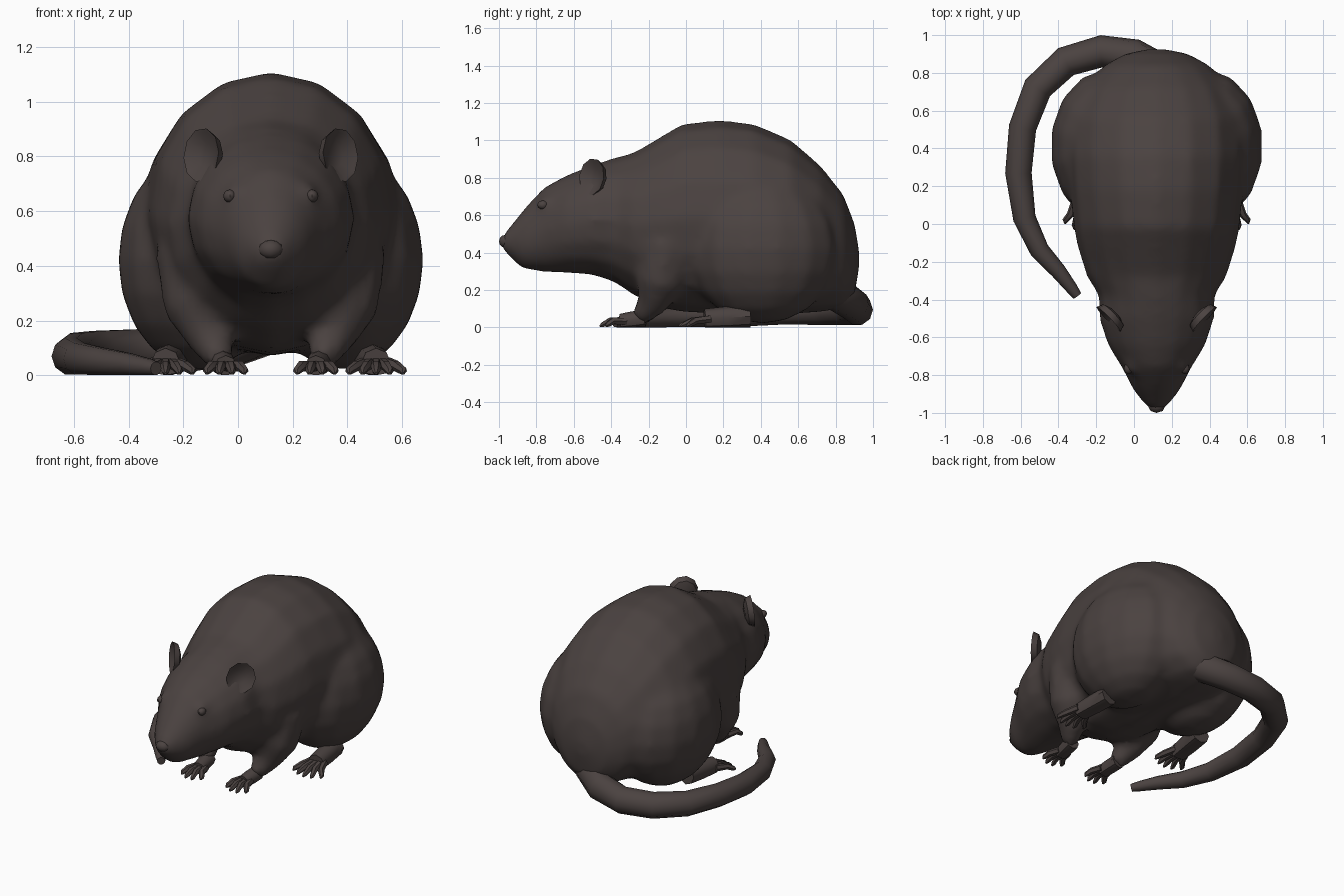
import bpy
import bmesh
from math import cos, sin, pi, radians
from mathutils import Vector, Matrix

if "Cube" in bpy.data.objects:
    bpy.data.objects.remove(bpy.data.objects["Cube"])

MID = 0.12  # x of the animal's own centre plane

fur = bpy.data.materials.new("dark_brown_fur")
fur.use_nodes = True
FUR_COLOUR = (0.07, 0.055, 0.052, 1)
fur.diffuse_color = FUR_COLOUR
bsdf = fur.node_tree.nodes["Principled BSDF"]
bsdf.inputs["Base Color"].default_value = FUR_COLOUR
bsdf.inputs["Roughness"].default_value = 0.9


def finish(name, bm, angle=45):
    """Turn a bmesh into a shaded object resting on the floor."""
    for v in bm.verts:
        v.co.z = max(v.co.z, 0)
    bmesh.ops.recalc_face_normals(bm, faces=bm.faces[:])
    mesh = bpy.data.meshes.new(name)
    bm.to_mesh(mesh)
    bm.free()
    mesh.materials.append(fur)
    obj = bpy.data.objects.new(name, mesh)
    bpy.context.collection.objects.link(obj)
    bpy.ops.object.select_all(action="DESELECT")
    obj.select_set(True)
    bpy.context.view_layer.objects.active = obj
    bpy.ops.object.shade_smooth_by_angle(angle=radians(angle))
    return obj


def loft(bm, rings):
    """Skin a list of equal-sized point rings and cap both ends."""
    rows = [[bm.verts.new(p) for p in ring] for ring in rings]
    n = len(rows[0])
    for a, b in zip(rows, rows[1:]):
        for i in range(n):
            j = (i + 1) % n
            bm.faces.new((a[i], a[j], b[j], b[i]))
    bm.faces.new(rows[0])
    bm.faces.new(rows[-1])


def tube(bm, stations, sides=8, ref=Vector((0, 0, 1))):
    """Tapered tube through (x, y, z, radius) stations."""
    pts = [Vector(s[:3]) for s in stations]
    rings = []
    for i, p in enumerate(pts):
        t = (pts[min(i + 1, len(pts) - 1)] - pts[max(i - 1, 0)]).normalized()
        side = t.cross(ref).normalized()
        up = side.cross(t)
        r = stations[i][3]
        rings.append([p + r * (side * cos(a) + up * sin(a))
                      for a in (2 * pi * k / sides for k in range(sides))])
    loft(bm, rings)


def ball(bm, centre, radii, u=8, v=6):
    bmesh.ops.create_uvsphere(
        bm, u_segments=u, v_segments=v, radius=1,
        matrix=Matrix.Translation(centre) @ Matrix.Diagonal((*radii, 1)))


# Body and head: y, bottom, top, half width
PROFILE = [
    (-0.99, 0.43, 0.48, 0.03), (-0.95, 0.38, 0.53, 0.07),
    (-0.87, 0.31, 0.63, 0.13), (-0.76, 0.295, 0.75, 0.185),
    (-0.64, 0.29, 0.815, 0.26), (-0.50, 0.28, 0.87, 0.305),
    (-0.38, 0.24, 0.91, 0.305), (-0.28, 0.17, 0.935, 0.37),
    (-0.12, 0.10, 1.03, 0.42), (-0.02, 0.08, 1.09, 0.44),
    (0.18, 0.07, 1.11, 0.46), (0.36, 0.07, 1.09, 0.475),
    (0.56, 0.07, 1.005, 0.46), (0.72, 0.08, 0.865, 0.39),
    (0.84, 0.10, 0.715, 0.28), (0.90, 0.17, 0.56, 0.17),
    (0.925, 0.31, 0.42, 0.05)]
body = bmesh.new()
loft(body, [[(MID + w * cos(a), y, (lo + hi) / 2 + (hi - lo) / 2 * sin(a))
             for a in (2 * pi * k / 16 for k in range(16))]
            for y, lo, hi, w in PROFILE])
ball(body, (MID, -0.83, 0.36), (0.08, 0.09, 0.05))  # lower jaw

# Haunches, forelegs and brows grow out of the body
for s in (1, -1):
    ball(body, (MID + s * 0.26, 0.41, 0.42), (0.305, 0.41, 0.40), 14, 10)
    tube(body, [(MID + s * 0.25, -0.08, 0.58, 0.10),
                (MID + s * 0.28, -0.10, 0.44, 0.145),
                (MID + s * 0.255, -0.135, 0.25, 0.14),
                (MID + s * 0.22, -0.18, 0.13, 0.085),
                (MID + s * 0.18, -0.25, 0.045, 0.05)],
         10, Vector((0, -1, 0.2)))
    ball(body, (MID + s * 0.135, -0.74, 0.665), (0.04, 0.06, 0.04))

# Blend the joined volumes into one skin
torso = finish("body", body)
remesh = torso.modifiers.new("blend", "REMESH")
remesh.mode = "VOXEL"
remesh.voxel_size = 0.025
remesh.use_smooth_shade = True
soften = torso.modifiers.new("soften", "SMOOTH")
soften.factor = 0.5
soften.iterations = 8

# Nose tip
nose = bmesh.new()
ball(nose, (MID, -0.965, 0.46), (0.045, 0.035, 0.035))
finish("nose", nose)

# Tail curling round the right side
TAIL = [(0.24, 0.66, 0.28, 0.09), (0.14, 0.81, 0.18, 0.095),
        (0.0, 0.89, 0.125, 0.09), (-0.17, 0.915, 0.095, 0.085),
        (-0.36, 0.86, 0.09, 0.082), (-0.51, 0.72, 0.088, 0.078),
        (-0.59, 0.51, 0.085, 0.073), (-0.612, 0.27, 0.07, 0.07),
        (-0.58, 0.03, 0.06, 0.06), (-0.50, -0.14, 0.05, 0.052),
        (-0.40, -0.25, 0.04, 0.042), (-0.33, -0.34, 0.03, 0.032),
        (-0.30, -0.38, 0.025, 0.025)]
tail = bmesh.new()
tube(tail, TAIL, 10)
finish("tail", tail, 60)


def foot(name, s, heel, sole, toes, reach, spread):
    """Flat sole with a fan of tapered toes."""
    bm = bmesh.new()
    hx, hy, hz, hr = heel
    bx, by, bz, br = sole
    tube(bm, [(MID + s * hx, hy, hz, hr),
              (MID + s * (hx + bx) / 2, (hy + by) / 2, (hz + bz) / 2, br),
              (MID + s * bx, by, bz, br * 0.9)])
    for i in range(toes):
        f = 2 * i / (toes - 1) - 1
        x0, x1 = bx + f * br * 0.7, bx + f * spread
        length = reach * (1 - 0.3 * f * f)
        tube(bm, [(MID + s * x0, by + 0.03, bz, 0.022),
                  (MID + s * (x0 + x1) / 2, by - length * 0.5, 0.035, 0.02),
                  (MID + s * x1, by - length * 0.85, 0.015, 0.015),
                  (MID + s * x1, by - length, 0.006, 0.005)], 6)
    finish(name, bm)


# Ear outline scale and depth, from the back to the hollow
EAR = [(0.4, 0.05), (0.85, 0.035), (1, 0), (0.88, 0.005), (0.45, 0.03)]

for s, label in ((1, "left"), (-1, "right")):
    foot(label + "_front_foot", s, (0.18, -0.22, 0.05, 0.045),
         (0.165, -0.35, 0.032, 0.045), 4, 0.115, 0.07)
    foot(label + "_hind_foot", s, (0.36, 0.34, 0.06, 0.06),
         (0.385, 0.10, 0.045, 0.06), 5, 0.14, 0.10)

    # Eye
    eye = bmesh.new()
    ball(eye, (MID + s * 0.15, -0.765, 0.655), (0.024, 0.03, 0.024))
    finish(label + "_eye", eye)

    # Cupped ear
    facing = Vector((s * 0.72, -0.7, 0.1)).normalized()
    across = facing.cross(Vector((s * 0.15, 0, 1))).normalized()
    up = across.cross(facing)
    centre = Vector((MID + s * 0.255, -0.505, 0.805))
    ear = bmesh.new()
    loft(ear, [[centre - facing * d
                + k * (across * 0.092 * cos(a) + up * 0.1 * sin(a))
                for a in (2 * pi * i / 10 for i in range(10))]
               for k, d in EAR])
    finish(label + "_ear", ear, 40)
